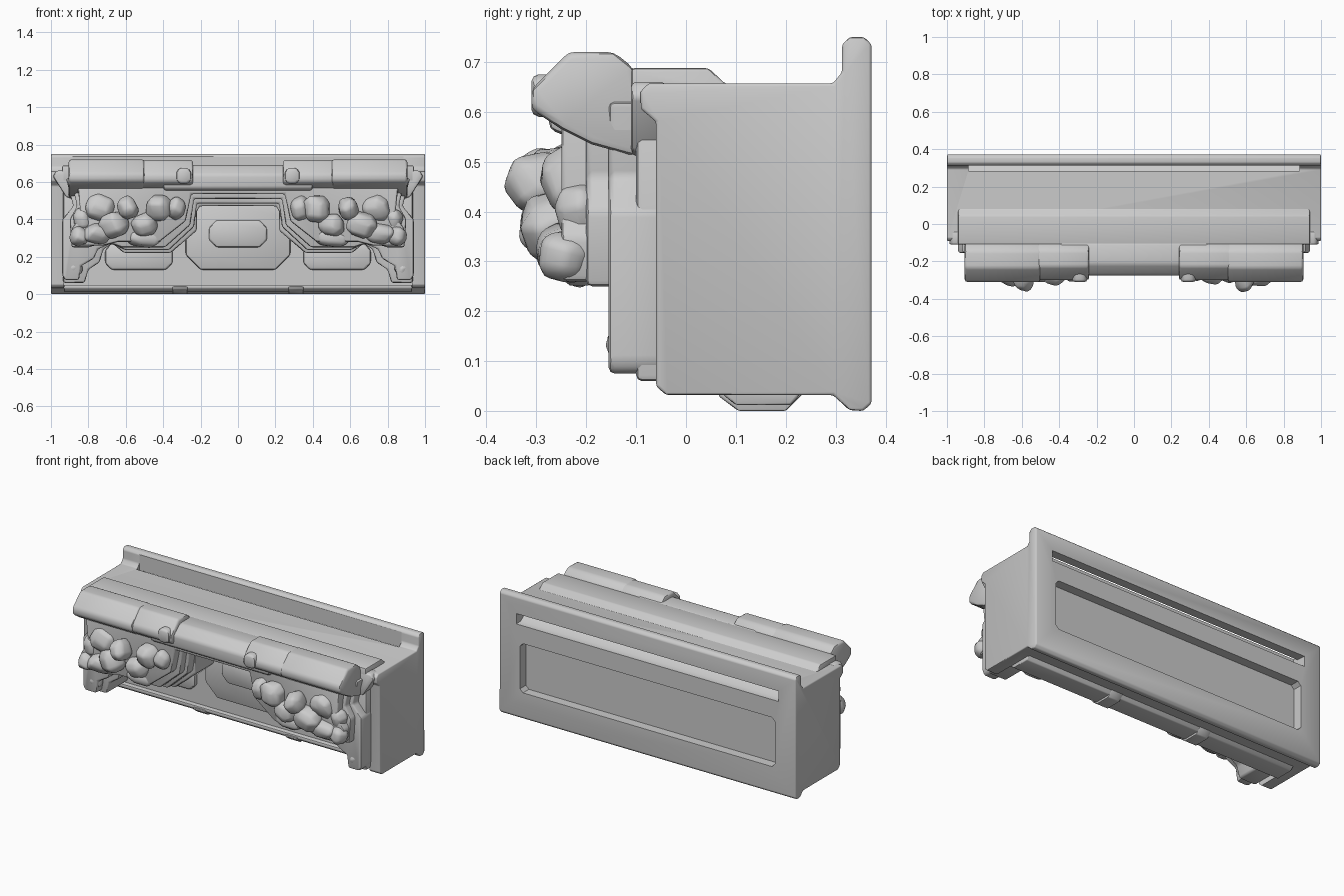
import bpy, bmesh, random
from mathutils import Vector, Euler

if "Cube" in bpy.data.objects:
    bpy.data.objects.remove(bpy.data.objects["Cube"])

random.seed(4)


def finish(ob, bevel=0.0, segs=2, angle=40):
    bpy.ops.object.select_all(action='DESELECT')
    ob.select_set(True)
    bpy.context.view_layer.objects.active = ob
    if bevel:
        m = ob.modifiers.new("bevel", 'BEVEL')
        m.width, m.segments, m.limit_method = bevel, segs, 'ANGLE'
        bpy.ops.object.modifier_apply(modifier=m.name)
    bpy.ops.object.shade_smooth_by_angle(angle=angle * 3.14159 / 180)
    return ob


def add_mesh(name, bm):
    bmesh.ops.recalc_face_normals(bm, faces=bm.faces)
    me = bpy.data.meshes.new(name)
    bm.to_mesh(me)
    bm.free()
    ob = bpy.data.objects.new(name, me)
    bpy.context.collection.objects.link(ob)
    return ob


def prism(name, pts, axis, lo, hi, bevel=0.0):
    """Extrude a (y,z) outline along x, or an (x,z) outline along y."""
    bm = bmesh.new()
    vs = [bm.verts.new((lo, a, b) if axis == 'x' else (a, lo, b)) for a, b in pts]
    f = bm.faces.new(vs)
    r = bmesh.ops.extrude_face_region(bm, geom=[f])
    d = Vector((hi - lo, 0, 0)) if axis == 'x' else Vector((0, hi - lo, 0))
    bmesh.ops.translate(bm, verts=[v for v in r["geom"] if isinstance(v, bmesh.types.BMVert)], vec=d)
    return finish(add_mesh(name, bm), bevel)


def box(name, x, y, z, bevel=0.0):
    return prism(name, [(x[0], z[0]), (x[1], z[0]), (x[1], z[1]), (x[0], z[1])], 'y', y[0], y[1], bevel)


def octagon(x0, x1, z0, z1, c):
    return [(x0 + c, z0), (x1 - c, z0), (x1, z0 + c), (x1, z1 - c),
            (x1 - c, z1), (x0 + c, z1), (x0, z1 - c), (x0, z0 + c)]


def mirrored(half):
    """Close a right-half outline across x = 0."""
    return half + [(-x, z) for x, z in reversed(half) if x > 0]


def cut(ob, cutter):
    cutter.hide_render = True
    m = ob.modifiers.new("cut", 'BOOLEAN')
    m.operation, m.object, m.solver = 'DIFFERENCE', cutter, 'EXACT'
    bpy.context.view_layer.objects.active = ob
    bpy.ops.object.modifier_apply(modifier=m.name)
    bpy.data.objects.remove(cutter)


# Casing with tall rear flange, open niche in front, panel and slot behind
profile = [(-.06, .05), (-.04, .032), (.295, .032), (.327, .002), (.355, 0), (.372, .015),
           (.372, .735), (.357, .75), (.328, .75), (.313, .735), (.313, .68), (.295, .657),
           (-.075, .657), (-.092, .64), (-.09, .605), (-.06, .58)]
casing = prism("casing", profile, 'x', -1, 1, .006)
cut(casing, box("niche_cutter", (-.93, .93), (-.3, .105), (-.1, .6)))
cut(casing, prism("panel_cutter", octagon(-.86, .86, .165, .465, .02), 'y', .315, .5))
slot = [(.5, .57), (.5, .63), (.314, .64), (.314, .8), (.283, .8), (.283, .61), (.33, .575)]
cut(casing, prism("slot_cutter", slot, 'x', -.885, .885))
finish(casing)

# Raised step on top, rail and studs underneath
prism("top_step", [(-.11, .6), (.12, .6), (.12, .65), (.08, .655), (.045, .688), (-.11, .688)],
      'x', -.94, .94, .008)
prism("bottom_rail", [(.075, .05), (.075, .032), (.1, .012), (.21, .012), (.235, .04), (.235, .05)],
      'x', -.93, .93, .006)
for s in (-1, 1):
    prism("bottom_stud", [(.065, .04), (.065, .03), (.105, 0), (.2, 0), (.235, .035)],
          'x', s * .31 - .04, s * .31 + .04, .006)

# Low-relief panels on the back wall of the niche
prism("centre_plaque", octagon(-.28, .28, .13, .5, .08), 'y', .08, .12, .012)
prism("centre_boss", octagon(-.155, .155, .25, .395, .04), 'y', .06, .1, .012)
for s in (-1, 1):
    prism("side_plaque", octagon(s * .53 - .18, s * .53 + .18, .13, .27, .035), 'y', .08, .12, .012)

# Stepped arch, each layer opening wider towards the front
arches = [
    (-.1, .11, [(0, .47), (.205, .47), (.22, .44), (.22, .34), (.36, .22), (.61, .22), (.67, .27),
                (.72, .24), (.74, .17), (.8, .13), (.82, .06), (.935, .06), (.935, .62), (0, .62)]),
    (-.155, -.04, [(0, .485), (.22, .485), (.235, .36), (.37, .235), (.6, .235), (.68, .27), (.75, .24),
                   (.77, .19), (.84, .15), (.85, .075), (.925, .075), (.94, .1), (.94, .4),
                   (.88, .47), (.92, .62), (0, .62)]),
    (-.2, -.04, [(0, .51), (.235, .51), (.255, .37), (.39, .25), (.62, .25), (.7, .28), (.8, .25),
                 (.89, .25), (.9, .4), (.86, .47), (.89, .6), (0, .6)]),
    (-.25, -.04, [(0, .535), (.25, .535), (.28, .39), (.42, .28), (.64, .28), (.72, .26), (.88, .26),
                  (.89, .35), (.84, .42), (.86, .6), (0, .6)]),
]
for front, back, half in arches:
    prism("arch_layer", mirrored(half), 'y', front, back, .012)

# Heavy cornice roll, thicker over the outer sections
roll = [(-.31, .605), (-.31, .645), (-.235, .72), (-.145, .72), (-.105, .688),
        (-.09, .6), (-.1, .51), (-.19, .535), (-.25, .565)]
for s in (-1, 1):
    prism("outer_cornice", roll, 'x', *sorted((s * .5, s * .905)), bevel=.014)
    prism("inner_cornice", [(y * .95 - .005, z - .003) for y, z in roll], 'x',
          *sorted((s * .24, s * .55)), bevel=.014)
    prism("cornice_collar", octagon(s * .29 - .04, s * .29 + .04, .59, .675, .02), 'y', -.31, -.2, .015)
    # Shoulder blending the cornice end into the casing
    prism("shoulder", [(s * .85, .5), (s * .92, .52), (s * .99, .63), (s * .97, .66), (s * .85, .66)],
          'y', -.11, -.04, .01)
prism("centre_cornice", [(-.275, .565), (-.275, .64), (-.215, .69), (-.1, .69), (-.09, .52), (-.2, .535)],
      'x', -.4, .4, .014)


# Rugged carved clusters hanging below the cornice on both sides
def lump(name, c, r):
    bm = bmesh.new()
    bmesh.ops.create_cube(bm, size=1.7)
    bmesh.ops.bevel(bm, geom=bm.edges[:], offset=.45, segments=1, affect='EDGES')
    rot = Euler([random.uniform(-.5, .5) for _ in range(3)]).to_matrix()
    for v in bm.verts:
        p = (rot @ v.co) * random.uniform(.85, 1.08)
        v.co = Vector((c[0] + p.x * r[0], c[1] + p.y * r[1], c[2] + p.z * r[2]))
    finish(add_mesh(name, bm), .012, 2, 60)


lumps = [((.59, -.285, .46), (.06, .085, .07)), ((.42, -.26, .46), (.08, .075, .08)),
         ((.5, -.255, .37), (.08, .065, .07)), ((.33, -.25, .46), (.06, .06, .07)),
         ((.66, -.265, .37), (.09, .075, .08)), ((.74, -.235, .46), (.09, .06, .08)),
         ((.76, -.25, .32), (.09, .06, .06)), ((.85, -.24, .31), (.055, .065, .06)),
         ((.5, -.22, .3), (.11, .05, .055)), ((.83, -.21, .4), (.055, .06, .07)),
         ((.88, -.12, .14), (.05, .04, .06))]
for s in (-1, 1):
    for c, r in lumps:
        lump("carved_lump", (s * c[0], c[1], c[2]), r)
